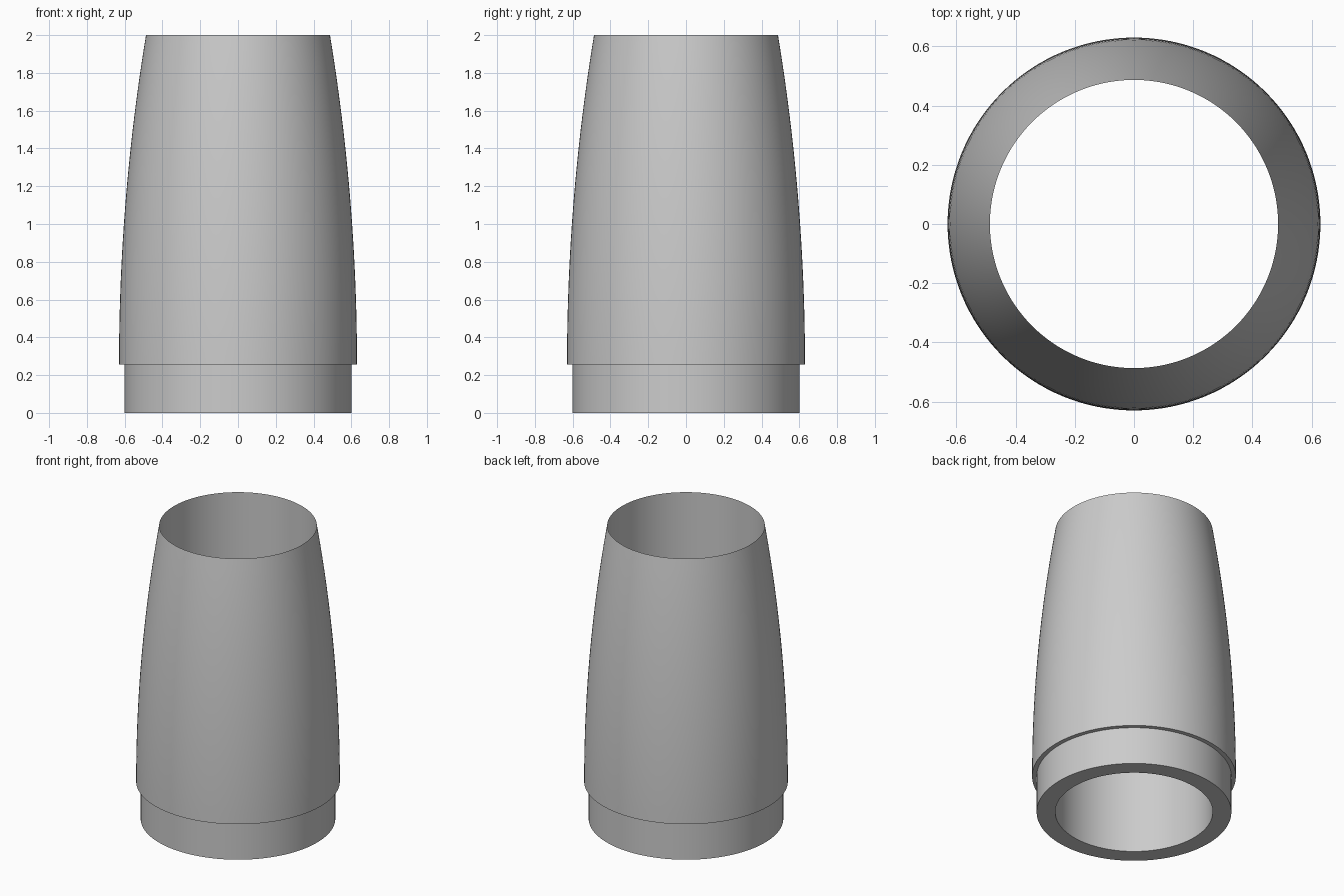
import bpy
import bmesh
import math

cube = bpy.data.objects.get("Cube")
if cube:
    bpy.data.objects.remove(cube, do_unlink=True)

SEGMENTS = 128
HEIGHT, STEP_Z = 2.0, 0.255
BORE_R, COLLAR_R, BODY_R = 0.487, 0.602, 0.63

# Plain grey material
grey = bpy.data.materials.new("plain_grey")
grey.use_nodes = True
colour = (0.6, 0.6, 0.6, 1.0)
grey.diffuse_color = colour
grey.node_tree.nodes["Principled BSDF"].inputs["Base Color"].default_value = colour


def ogive(rows):
    """Arc that is vertical at the step and narrows to the bore at the top."""
    length, drop = HEIGHT - STEP_Z, BODY_R - BORE_R
    arc_r = (length ** 2 + drop ** 2) / (2 * drop)
    sweep = math.asin(length / arc_r)
    for i in range(rows + 1):
        a = sweep * i / rows
        yield BODY_R - arc_r * (1 - math.cos(a)), STEP_Z + arc_r * math.sin(a)


def lathe(name, profile):
    """Revolve a closed (radius, height) profile around the z axis."""
    bm = bmesh.new()
    rings = []
    for r, z in profile:
        rings.append([bm.verts.new((r * math.cos(t), r * math.sin(t), z))
                      for t in (math.tau * k / SEGMENTS for k in range(SEGMENTS))])
    for low, high in zip(rings, rings[1:] + rings[:1]):
        for k in range(SEGMENTS):
            n = (k + 1) % SEGMENTS
            bm.faces.new((low[k], low[n], high[n], high[k]))
    bmesh.ops.recalc_face_normals(bm, faces=bm.faces)
    mesh = bpy.data.meshes.new(name)
    bm.to_mesh(mesh)
    bm.free()
    mesh.materials.append(grey)
    obj = bpy.data.objects.new(name, mesh)
    bpy.context.collection.objects.link(obj)
    return obj


# Hollow tapered sleeve: bottom rim, collar, step, curved body, straight bore
sleeve = lathe("tapered_sleeve",
               [(BORE_R, 0), (COLLAR_R, 0), (COLLAR_R, STEP_Z), *ogive(24)])

bpy.ops.object.select_all(action='DESELECT')
sleeve.select_set(True)
bpy.context.view_layer.objects.active = sleeve
# The knife edge at the top meets the bore at a sharp angle and stays crisp
bpy.ops.object.shade_smooth_by_angle(angle=math.radians(30))
